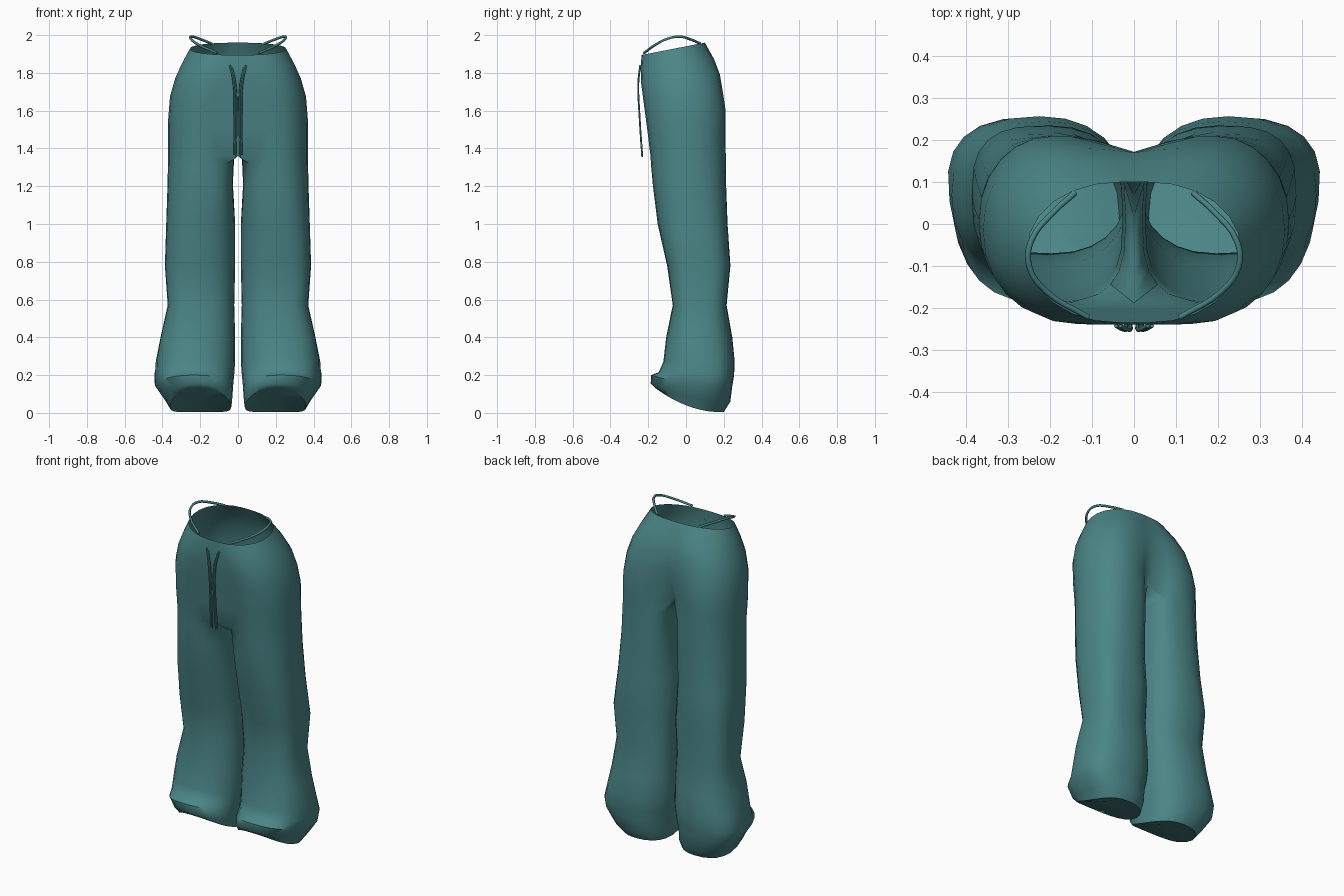
import bpy, bmesh, math
from mathutils import Vector

cube = bpy.data.objects.get("Cube")
if cube:
    bpy.data.objects.remove(cube)

# One cloth colour for everything
cloth = bpy.data.materials.new("teal cloth")
cloth.use_nodes = True
TEAL = (0.07, 0.235, 0.24, 1)
cloth.diffuse_color = TEAL
shader = cloth.node_tree.nodes["Principled BSDF"]
shader.inputs["Base Color"].default_value = TEAL
shader.inputs["Roughness"].default_value = 0.8

SIDES = 24   # points around one leg
OUTER = 18   # segments that carry on up into the hips

# Leg rings: front z, back z, inner x, outer x, front y, back y,
# outward lean of the back, squareness of the outer side
LEG_RINGS = [
    (.13, .005, .035, .36, -.16, .20, 0, 2.4),
    (.155, .06, .03, .385, -.187, .235, .1, 2.6),
    (.2, .14, .025, .435, -.185, .245, .15, 2.6),
    (.215, .2, .02, .44, -.145, .255, .12, 2.6),
    (.27, .28, .015, .435, -.12, .257, 0, 2.4),
    (.4, .4, .015, .41, -.105, .245, -.05, 2.5),
    (.57, .57, .02, .372, -.07, .215, 0, 3.1),
    (.78, .78, .015, .387, -.10, .235, 0, 3),
    (1, 1, .015, .38, -.15, .22, 0, 2.5),
    (1.2, 1.22, .027, .373, -.175, .212, 0, 2.2),
    (1.31, 1.42, .02, .37, -.185, .21, 0, 2.1),
]
# Hip rings: front z, back z, outer x, flat half width, front y, back y, back seam y
HIP_RINGS = [
    (1.36, 1.5, .37, .19, -.188, .21, .12),
    (1.5, 1.6, .37, .19, -.205, .21, .15),
    (1.65, 1.7, .36, .17, -.225, .195, .172),
    (1.75, 1.79, .333, .14, -.238, .18, .17),
    (1.83, 1.87, .297, .09, -.24, .15, .145),
    (1.895, 1.96, .255, .03, -.235, .1, .1),
]


def bend(value, power):
    """Signed power, used to square off an ellipse."""
    return math.copysign(abs(value) ** (2 / power), value)


def ring_angle(i):
    return math.radians(-135 + 360 * i / SIDES)


def leg_point(ring, i):
    zf, zb, xi, xo, yf, yb, lean, squareness = ring
    angle = ring_angle(i)
    if math.cos(angle) < 0:
        squareness = 3 if zf > 1.1 else 2.2
    u, v = bend(math.cos(angle), squareness), bend(math.sin(angle), squareness)
    x = (xi + xo) / 2 + (xo - xi) / 2 * u * (1 + lean * v * (u > 0))
    z = zf + (zb - zf) * (v + 1) / 2
    sag = max(0, zf - zb) * .28 * (1 - v * v)
    return Vector((x, yf + (yb - yf) * (v + 1) / 2, z - sag))


def hip_point(ring, i):
    zf, zb, xo, flat, yf, yb, seam = ring
    angle = ring_angle(i)
    if abs(angle) <= math.pi / 2 + 1e-4:
        u, v = bend(math.cos(angle), 2.1), bend(math.sin(angle), 2.1)
        x, y = flat + (xo - flat) * u, yf + (yb - yf) * (v + 1) / 2
    else:
        t = (abs(angle) - math.pi / 2) / (math.pi / 4)
        v = math.copysign(1, angle)
        x = 0 if t > 0.99 else flat * (1 - t ** 1.5)
        y = yb + (seam - yb) * t ** 4 if v > 0 else yf
    return Vector((x, y, zf + (zb - zf) * (v + 1) / 2))


def crotch_point(ring, i):
    """Points past the hip arc run along the centre line from back to front."""
    if i <= OUTER:
        return hip_point(ring, i)
    back, front = hip_point(ring, OUTER), hip_point(ring, 0)
    return back.lerp(front, (i - OUTER) / (SIDES - OUTER))


def build_trousers():
    bm = bmesh.new()
    # Closed rings up one leg, ending at the crotch
    rows = [[bm.verts.new(leg_point(r, i)) for i in range(SIDES)] for r in LEG_RINGS]
    rows.append([bm.verts.new(crotch_point(HIP_RINGS[0], i)) for i in range(SIDES)])
    for low, high in zip(rows, rows[1:]):
        for i in range(SIDES):
            j = (i + 1) % SIDES
            bm.faces.new((low[i], low[j], high[j], high[i]))

    # Open half rings from the crotch to the waist
    low = rows[-1]
    for ring in HIP_RINGS[1:]:
        high = [bm.verts.new(hip_point(ring, i)) for i in range(OUTER + 1)]
        for i in range(OUTER):
            bm.faces.new((low[i], low[i + 1], high[i + 1], high[i]))
        low = high

    # Sole that closes the hem, pushed up a little
    hem = rows[0]
    middle = sum((v.co for v in hem), Vector()) / SIDES
    centre = bm.verts.new(middle + Vector((0, 0, .03)))
    for i in range(SIDES):
        bm.faces.new((hem[(i + 1) % SIDES], hem[i], centre))

    mesh = bpy.data.meshes.new("trousers")
    bm.to_mesh(mesh)
    bm.free()
    mesh.materials.append(cloth)
    obj = bpy.data.objects.new("trousers", mesh)
    bpy.context.collection.objects.link(obj)
    mirror = obj.modifiers.new("other leg", "MIRROR")
    mirror.merge_threshold = 0.001
    bpy.ops.object.select_all(action="DESELECT")
    obj.select_set(True)
    bpy.context.view_layer.objects.active = obj
    bpy.ops.object.shade_smooth_by_angle(angle=math.radians(50))


def cord(name, points, radius, side):
    """Thin round cord through the points; side is 1 for left and -1 for right."""
    curve = bpy.data.curves.new(name, "CURVE")
    curve.dimensions = "3D"
    curve.bevel_depth = radius
    curve.bevel_resolution = 1
    curve.resolution_u = 4
    curve.use_fill_caps = True
    spline = curve.splines.new("BEZIER")
    spline.bezier_points.add(len(points) - 1)
    for knot, (x, y, z) in zip(spline.bezier_points, points):
        knot.co = (x * side, y, z)
        knot.handle_left_type = knot.handle_right_type = "AUTO"
    curve.materials.append(cloth)
    bpy.context.collection.objects.link(bpy.data.objects.new(name, curve))


build_trousers()

HIP_STRAP = [(.14, .075, 1.955), (.19, .03, 1.975), (.245, -.04, 1.992),
             (.25, -.1, 1.98), (.21, -.16, 1.95), (.11, -.222, 1.905)]
DRAWSTRING = [(.043, -.243, 1.84), (.025, -.252, 1.76), (.018, -.245, 1.56), (.022, -.232, 1.365)]

for label, side in (("left", 1), ("right", -1)):
    cord(label + "_hip_strap", HIP_STRAP, .007, side)
    # Each drawstring is a doubled cord
    cord(label + "_drawstring", DRAWSTRING, .005, side)
    cord(label + "_drawstring_second", [(x - .01, y, z - .01) for x, y, z in DRAWSTRING],
         .005, side)
